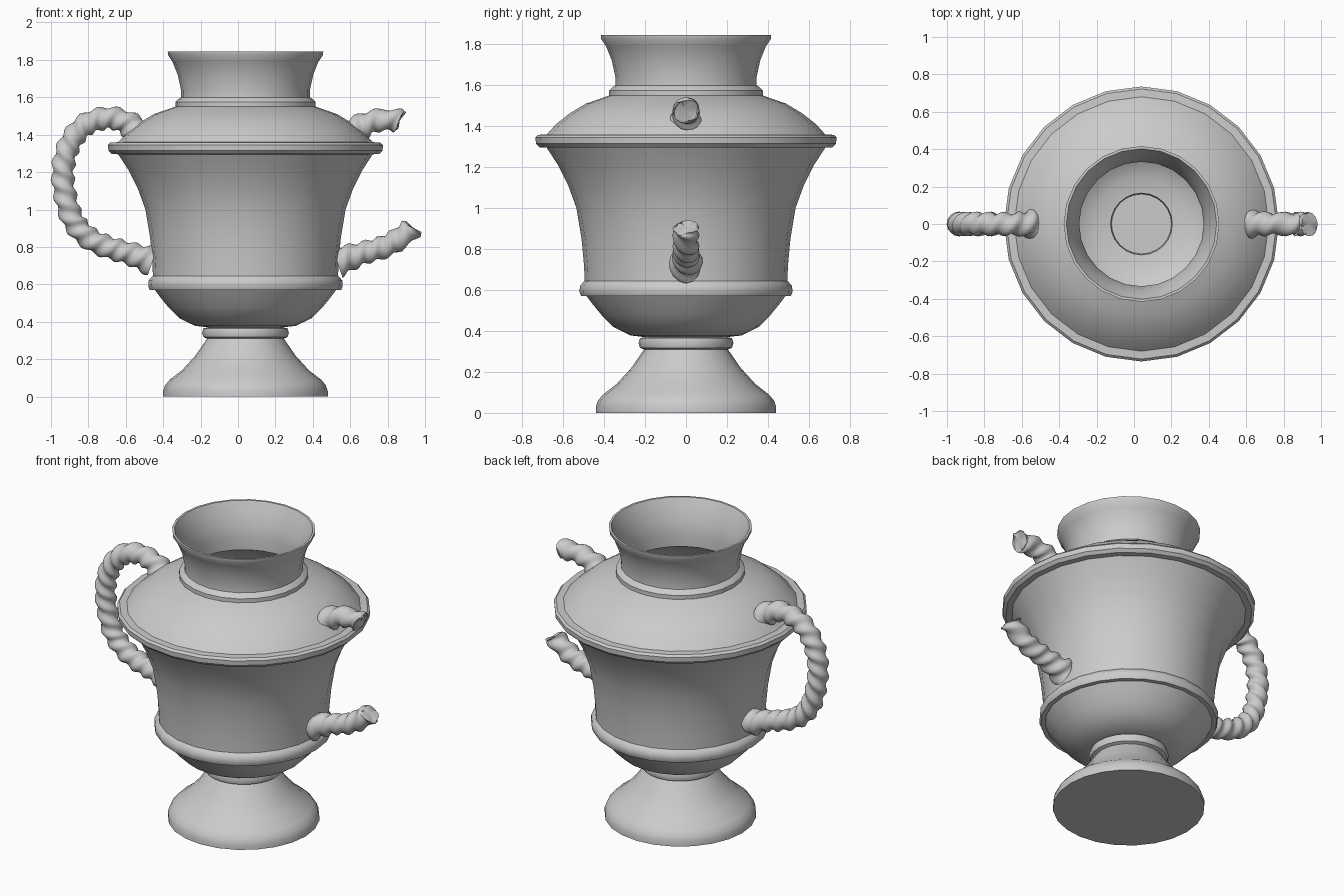
import bpy, bmesh, math, random
from mathutils import Vector

if "Cube" in bpy.data.objects:
    bpy.data.objects.remove(bpy.data.objects["Cube"])

random.seed(4)
CX = 0.04      # vase axis
SIDES = 24


def finish(name, bm, angle):
    bmesh.ops.recalc_face_normals(bm, faces=bm.faces)
    me = bpy.data.meshes.new(name)
    bm.to_mesh(me)
    bm.free()
    ob = bpy.data.objects.new(name, me)
    bpy.context.collection.objects.link(ob)
    bpy.ops.object.select_all(action='DESELECT')
    ob.select_set(True)
    bpy.context.view_layer.objects.active = ob
    bpy.ops.object.shade_smooth_by_angle(angle=math.radians(angle))
    return ob


def bridge(bm, a, b):
    n = len(a)
    for i in range(n):
        bm.faces.new((a[i], a[(i + 1) % n], b[(i + 1) % n], b[i]))


def lathe(name, profile):
    bm = bmesh.new()
    rings = []
    for r, z in profile:
        rings.append([bm.verts.new((CX + r * math.cos(k * math.tau / SIDES),
                                    r * math.sin(k * math.tau / SIDES), z))
                      for k in range(SIDES)])
    for a, b in zip(rings, rings[1:]):
        bridge(bm, a, b)
    bm.faces.new(rings[0])
    bm.faces.new(rings[-1])
    return finish(name, bm, 40)


def smooth_path(pts, step):
    # Catmull-Rom curve resampled to even spacing
    p = [Vector((x, 0, z)) for x, z in pts]
    p = [2 * p[0] - p[1]] + p + [2 * p[-1] - p[-2]]
    dense = []
    for a, b, c, d in zip(p, p[1:], p[2:], p[3:]):
        for k in range(40):
            t = k / 40
            dense.append(0.5 * (2 * b + (c - a) * t + (2 * a - 5 * b + 4 * c - d) * t * t
                                + (3 * b - a - 3 * c + d) * t ** 3))
    dense.append(p[-2])
    out, run = [dense[0]], 0
    for a, b in zip(dense, dense[1:]):
        run += (b - a).length
        if run >= step:
            out.append(b)
            run = 0
    return out


def rope(name, pts, break_normal=None, sides=16, step=0.012, pitch=0.15):
    # two-strand twisted rope; optional slanted rough break at the far end
    path = smooth_path(pts, step)
    total = len(path) * step
    bm = bmesh.new()
    rings = []
    for i, c in enumerate(path):
        t = (path[min(i + 1, len(path) - 1)] - path[max(i - 1, 0)]).normalized()
        n = Vector((-t.z, 0, t.x))
        s = i * step
        root = s if break_normal else min(s, total - s)
        flare = 1 + 0.4 * max(0, 1 - root / 0.14) ** 1.5
        ring = []
        for k in range(sides):
            a = k * math.tau / sides
            r = (0.058 + 0.008 * math.cos(2 * a - s * math.tau / (pitch / 2))) * flare
            ring.append(c + n * r * math.cos(a) + Vector((0, r * math.sin(a), 0)))
        rings.append(ring)
    if break_normal:
        bn = Vector(break_normal).normalized()
        end = path[-1]
        t = (path[-1] - path[-6]).normalized()
        for i in range(len(rings)):
            w = max(0, 1 - (len(rings) - 1 - i) / 8)
            for k, v in enumerate(rings[i]):
                shift = -(v - end).dot(bn) / t.dot(bn)
                rings[i][k] = v + t * shift * w
        rings[-1] = [v + t * random.uniform(-0.012, 0.012) for v in rings[-1]]
    loops = [[bm.verts.new(v) for v in ring] for ring in rings]
    for a, b in zip(loops, loops[1:]):
        bridge(bm, a, b)
    for ring in (loops[0], loops[-1]):
        mid = sum((v.co for v in ring), Vector()) / sides
        hub = bm.verts.new(mid)
        for i in range(sides):
            bm.faces.new((ring[i], ring[(i + 1) % sides], hub))
    return finish(name, bm, 50)


# Vase: foot, stem ring, bowl, belly, shoulder, neck, then the inside
outer = [(0.44, 0), (0.44, 0.03), (0.43, 0.06), (0.405, 0.09), (0.34, 0.14), (0.267, 0.22),
         (0.205, 0.31), (0.225, 0.318), (0.232, 0.34), (0.225, 0.365), (0.20, 0.37),
         (0.27, 0.378), (0.355, 0.42), (0.41, 0.475), (0.455, 0.53), (0.485, 0.57),
         (0.512, 0.57), (0.52, 0.59), (0.518, 0.62), (0.505, 0.635), (0.495, 0.645),
         (0.498, 0.72), (0.51, 0.85), (0.535, 1.0), (0.575, 1.11), (0.625, 1.21), (0.68, 1.295),
         (0.715, 1.297), (0.733, 1.315), (0.735, 1.345), (0.722, 1.358), (0.68, 1.36),
         (0.635, 1.41), (0.565, 1.465), (0.49, 1.51), (0.375, 1.55),
         (0.375, 1.575), (0.36, 1.59), (0.345, 1.60), (0.345, 1.64), (0.362, 1.72),
         (0.39, 1.79), (0.414, 1.825), (0.416, 1.845)]
inner = [(0.402, 1.845), (0.375, 1.79), (0.345, 1.71), (0.333, 1.64), (0.333, 1.56),
         (0.48, 1.48), (0.60, 1.40), (0.67, 1.32), (0.60, 1.21), (0.51, 1.0), (0.475, 0.8),
         (0.47, 0.61), (0.42, 0.52), (0.34, 0.445), (0.25, 0.41), (0.165, 0.40), (0.16, 0.36)]
lathe("vase_body", outer + inner)

# Whole left handle
rope("left_handle", [(-0.52, 1.40), (-0.60, 1.465), (-0.70, 1.49), (-0.82, 1.45), (-0.90, 1.35),
                     (-0.935, 1.22), (-0.925, 1.08), (-0.88, 0.94), (-0.80, 0.85), (-0.70, 0.80),
                     (-0.58, 0.765), (-0.45, 0.72)])

# Broken stubs of the right handle
rope("right_handle_upper_stub", [(0.60, 1.40), (0.68, 1.455), (0.77, 1.48), (0.87, 1.475)],
     (0.9, 0, -0.43))
rope("right_handle_lower_stub", [(0.53, 0.72), (0.66, 0.765), (0.78, 0.80), (0.87, 0.85),
                                 (0.935, 0.905)], (0.6, 0, 0.8))
